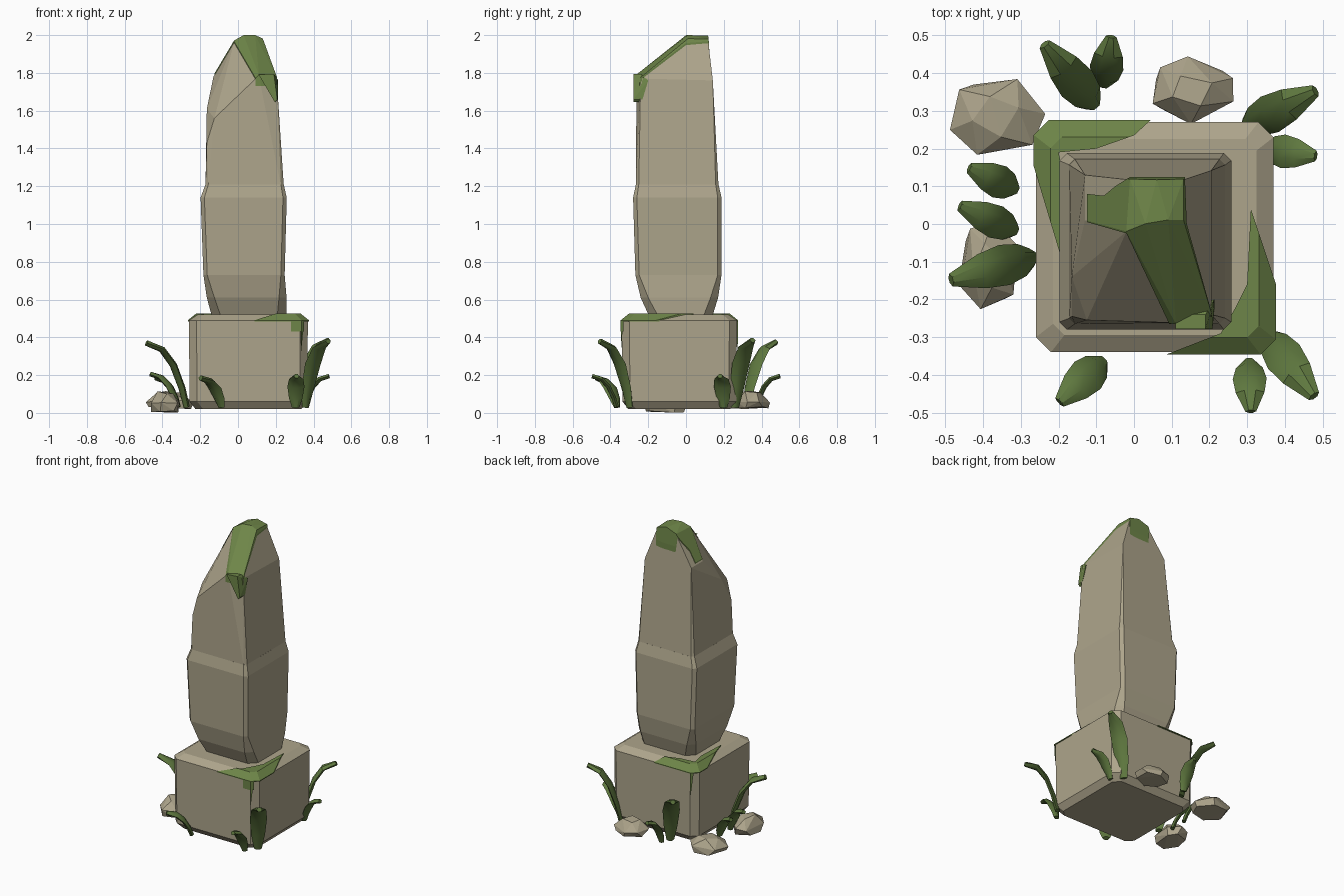
import bpy, bmesh, math, random
from mathutils import Vector

if "Cube" in bpy.data.objects:
    bpy.data.objects.remove(bpy.data.objects["Cube"])

random.seed(4)


def material(name, rgb):
    m = bpy.data.materials.new(name)
    m.diffuse_color = (*rgb, 1)
    m.use_nodes = True
    m.node_tree.nodes["Principled BSDF"].inputs["Base Color"].default_value = m.diffuse_color
    return m


STONE = material("sandy stone", (0.42, 0.375, 0.26))
MOSS = material("moss green", (0.155, 0.235, 0.065))
LEAF = material("leaf green", (0.115, 0.19, 0.05))


def finish(bm, name, mat):
    bmesh.ops.recalc_face_normals(bm, faces=bm.faces)
    me = bpy.data.meshes.new(name)
    bm.to_mesh(me)
    bm.free()
    me.materials.append(mat)
    ob = bpy.data.objects.new(name, me)
    bpy.context.collection.objects.link(ob)
    return ob


def octagon(z, x0, x1, y0, y1, c):
    """Rectangle with chamfered corners, as eight points."""
    return [(x0 + c, y0, z), (x1 - c, y0, z), (x1, y0 + c, z), (x1, y1 - c, z),
            (x1 - c, y1, z), (x0 + c, y1, z), (x0, y1 - c, z), (x0, y0 + c, z)]


def loft(name, rings, mat):
    bm = bmesh.new()
    vs = [[bm.verts.new(p) for p in r] for r in rings]
    n = len(vs[0])
    for a, b in zip(vs, vs[1:]):
        for i in range(n):
            j = (i + 1) % n
            bm.faces.new((a[i], a[j], b[j], b[i]))
    bm.faces.new(vs[0])
    bm.faces.new(vs[-1])
    return finish(bm, name, mat)


def hull(name, pts, mat):
    bm = bmesh.new()
    for p in pts:
        bm.verts.new(p)
    r = bmesh.ops.convex_hull(bm, input=bm.verts[:])
    loose = [v for v in bm.verts if not v.link_faces]
    bmesh.ops.delete(bm, geom=loose, context='VERTS')
    bmesh.ops.dissolve_limit(bm, angle_limit=0.09, verts=bm.verts[:], edges=bm.edges[:])
    return finish(bm, name, mat)


def keep_inside(ob, outline, z0, z1):
    """Trim a slightly swollen stone copy to a plan outline, leaving a moss skin."""
    cutter = loft("moss_cutter", [[(x, y, z) for x, y in outline] for z in (z0, z1)], MOSS)
    cutter.hide_render = True
    mod = ob.modifiers.new("trim", 'BOOLEAN')
    mod.operation = 'INTERSECT'
    mod.solver = 'EXACT'
    mod.object = cutter
    bpy.context.view_layer.objects.active = ob
    bpy.ops.object.modifier_apply(modifier=mod.name)
    bpy.data.objects.remove(cutter)


# Plinth block
def plinth_rings(g=0.0):
    rows = [(0.02 - g, 0.035, 0.04), (0.06, 0.004, 0.04),
            (0.49, 0.0, 0.04), (0.52 + g, 0.045, 0.03)]
    return [octagon(z, -0.26 + i - g, 0.37 - i + g, -0.34 + i - g, 0.27 - i + g, c)
            for z, i, c in rows]


loft("plinth", plinth_rings(), STONE)

# Moss on two opposite plinth corners, with a drip down each corner
patches = [
    ("front_right", [(0.05, -0.36), (0.39, -0.36), (0.39, -0.2), (0.31, 0.04),
                     (0.30, -0.16), (0.27, -0.22), (0.23, -0.29)], 0.485),
    ("back_left", [(0.06, 0.29), (-0.28, 0.29), (-0.28, 0.2), (-0.19, -0.1),
                   (-0.18, 0.1), (-0.2, 0.19), (-0.1, 0.2), (0.0, 0.235)], 0.485),
    ("front_right_drip", [(0.315, -0.36), (0.39, -0.36), (0.39, -0.30)], 0.27),
    ("front_side_drip", [(0.27, -0.36), (0.35, -0.36), (0.35, -0.33), (0.29, -0.33)], 0.43),
    ("back_left_drip", [(-0.205, 0.29), (-0.28, 0.29), (-0.28, 0.23)], 0.28),
]
for name, outline, z0 in patches:
    keep_inside(loft("plinth_moss_" + name, plinth_rings(0.006), MOSS), outline, z0, 0.6)

# Standing stone shaft
loft("lower_shaft", [
    octagon(0.48, -0.13, 0.255, -0.18, 0.13, 0.05),
    octagon(0.61, -0.165, 0.257, -0.24, 0.17, 0.04),
    octagon(0.73, -0.183, 0.247, -0.268, 0.188, 0.02),
    octagon(1.14, -0.198, 0.258, -0.28, 0.188, 0.02),
    octagon(1.21, -0.172, 0.242, -0.265, 0.172, 0.015)], STONE)

# Broken, slanted upper shaft
top_pts = octagon(1.205, -0.172, 0.242, -0.265, 0.172, 0.015) + [
    (-0.165, -0.245, 1.43), (-0.125, -0.255, 1.56), (0.06, -0.26, 1.73),
    (0.11, -0.262, 1.785), (0.205, -0.24, 1.77),
    (-0.165, -0.14, 1.61), (-0.13, 0.01, 1.78), (-0.13, 0.13, 1.78),
    (0.205, 0.142, 1.76), (-0.02, -0.02, 1.965), (0.03, 0.0, 1.993),
    (0.09, 0.01, 1.993), (0.13, 0.01, 1.975), (0.13, 0.117, 1.972),
    (0.06, 0.115, 1.99), (-0.01, 0.117, 1.965)]
hull("upper_shaft", top_pts, STONE)

# Moss running over the tip and down to the front corner
mid = Vector((0.03, -0.05, 1.5))
swollen = [mid + (Vector(p) - mid) * 1.014 for p in top_pts]
keep_inside(hull("tip_moss", swollen, MOSS),
            [(0.11, -0.3), (0.215, -0.3), (0.206, -0.235), (0.14, 0.0), (0.135, 0.125),
             (-0.01, 0.125), (-0.05, 0.1), (-0.08, 0.075), (-0.125, 0.08),
             (-0.125, 0.005), (-0.02, -0.025)], 1.73, 2.1)
hull("hanging_moss", [(x, y, z) for x, z in
                      [(0.11, 1.79), (0.19, 1.795), (0.165, 1.7), (0.195, 1.645), (0.208, 1.66)]
                      for y in (-0.278, -0.24)] + [(0.213, -0.2, 1.76), (0.213, -0.23, 1.66)], MOSS)


# Loose rocks
def rock(name, cx, cy, rx, ry, h, z0, turn):
    pts = []
    for z, s, n in ((z0, 0.9, 6), (z0 + h * 0.4, 1.0, 6), (z0 + h, 0.5, 4)):
        for k in range(n):
            a = turn + (k + random.uniform(-0.2, 0.2)) * math.tau / n
            pts.append((cx + rx * s * math.cos(a), cy + ry * s * math.sin(a),
                        z + random.uniform(0, 0.015)))
    hull(name, pts, STONE)


rock("rock_back_left", -0.365, 0.285, 0.13, 0.11, 0.085, 0.02, 0.2)
rock("rock_back_right", 0.155, 0.355, 0.115, 0.09, 0.085, 0.02, 0.5)
rock("rock_left", -0.385, -0.11, 0.085, 0.12, 0.10, 0.0, 0.3)


# Blade leaves: root x, y, tip x, y, height, width
def leaf(name, x0, y0, x1, y1, h, w):
    out = Vector((x1 - x0, y1 - y0, 0))
    side = Vector((-out.y, out.x, 0)).normalized()
    rows = [(0.05, 0.0, 0.45), (0.16, 0.3, 0.8), (0.36, 0.66, 1.0),
            (0.62, 0.9, 0.85), (0.98, 1.0, 0.32)]
    mids = [Vector((x0, y0, 0.03)) + out * d + Vector((0, 0, (h - 0.035) * t)) for d, t, _ in rows]
    rings = []
    for i, c in enumerate(mids):
        tan = (mids[min(i + 1, 4)] - mids[max(i - 1, 0)]).normalized()
        nor = tan.cross(side) * 0.13 * w
        s = side * w * 0.5 * rows[i][2]
        rings.append([c - s, c - s * 0.4 + nor, c + s * 0.4 + nor,
                      c + s, c + s * 0.4 - nor, c - s * 0.4 - nor])
    ob = loft(name, rings, LEAF)
    bpy.ops.object.select_all(action='DESELECT')
    ob.select_set(True)
    bpy.context.view_layer.objects.active = ob
    bpy.ops.object.shade_smooth_by_angle(angle=math.radians(35))


leaves = [
    (-0.10, 0.31, -0.24, 0.48, 0.38, 0.105), (-0.08, 0.365, -0.06, 0.50, 0.20, 0.09),
    (0.29, 0.255, 0.485, 0.355, 0.39, 0.105), (0.345, 0.20, 0.485, 0.18, 0.20, 0.09),
    (0.35, -0.29, 0.48, -0.46, 0.385, 0.105), (0.305, -0.36, 0.31, -0.50, 0.20, 0.09),
    (-0.08, -0.36, -0.20, -0.475, 0.19, 0.10), (-0.26, -0.085, -0.49, -0.15, 0.375, 0.11),
    (-0.31, -0.02, -0.465, 0.05, 0.21, 0.09), (-0.31, 0.09, -0.44, 0.15, 0.19, 0.09)]
for i, l in enumerate(leaves):
    leaf(f"leaf_{i + 1}", *l)
